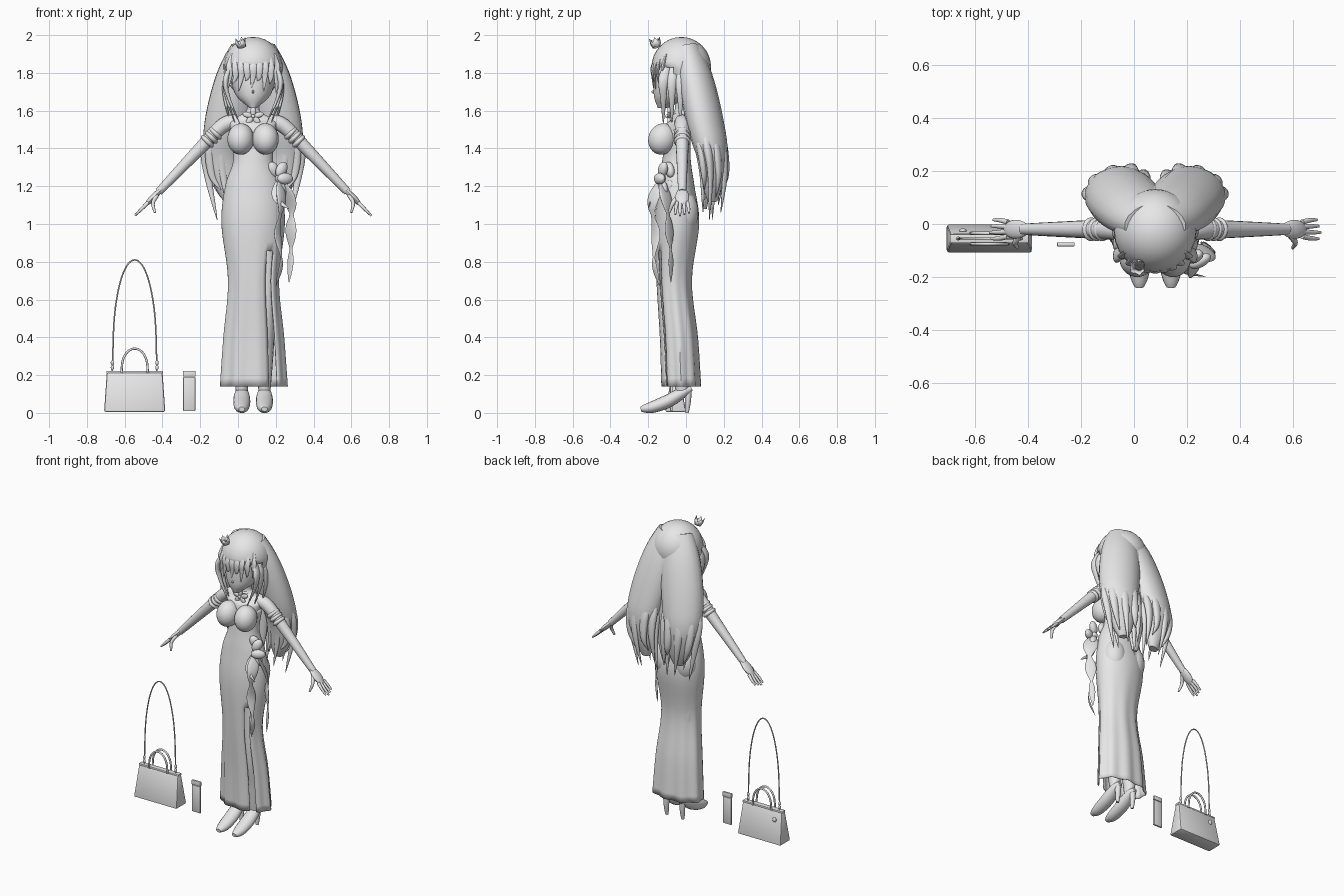
import bpy, bmesh, math
from mathutils import Vector, Matrix, Euler

if "Cube" in bpy.data.objects:
    bpy.data.objects.remove(bpy.data.objects["Cube"])

CENTRE = Vector((.08, 0, 0))  # the figure's own centre line
ACROSS, DEEP = Vector((1, 0, 0)), Vector((0, 1, 0))
GREY = (.8, .8, .8, 1)
grey = bpy.data.materials.new("plain_grey")
grey.use_nodes = True
grey.diffuse_color = GREY
grey.node_tree.nodes["Principled BSDF"].inputs["Base Color"].default_value = GREY
parts = []


# Thickness rules along a sweep, from start (t = 0) to end (t = 1)
def even(t):
    return 1


def limb(t):
    return 1 - t * t / 2


def lock(t):
    return min(1, .4 + 2 * t) * (1 - t) ** .7


def swell(t):
    return math.sqrt(math.sin(math.pi * (.15 + .83 * t)))


def rounded(t):
    return math.sqrt(math.sin(math.pi * (.04 + .92 * t)))


def ribbon(t):
    return math.sqrt(1 - t) * (.3 + abs(math.sin(9 * t)))


def finish(name, bm):
    bmesh.ops.recalc_face_normals(bm, faces=bm.faces)
    mesh = bpy.data.meshes.new(name)
    bm.to_mesh(mesh)
    bm.free()
    mesh.materials.append(grey)
    part = bpy.data.objects.new(name, mesh)
    bpy.context.collection.objects.link(part)
    parts.append(part)
    return part


def cut(part, test, thickness):
    """Remove the faces that pass the test, then thicken the sheet."""
    bm = bmesh.new()
    bm.from_mesh(part.data)
    bm.faces.index_update()
    doomed = [face for face in bm.faces if test(face.calc_center_median(), face.index)]
    bmesh.ops.delete(bm, geom=doomed, context='FACES')
    bm.to_mesh(part.data)
    bm.free()
    part.modifiers.new("thickness", 'SOLIDIFY').thickness = thickness


def spline(rows, steps=6):
    """Smooth curve through rows of numbers."""
    rows = [Vector(row) for row in rows]
    rows = [2 * rows[0] - rows[1]] + rows + [2 * rows[-1] - rows[-2]]
    curve = []
    for a, b, c, d in zip(rows, rows[1:], rows[2:], rows[3:]):
        for step in range(steps):
            t = step / steps
            curve.append(b + (c - a) * t / 2 + (a - 2.5 * b + 2 * c - d / 2) * t * t
                         + (3 * b - a - 3 * c + d) * t ** 3 / 2)
    return curve + [rows[-2]]


def circle(sides):
    return [math.tau * index / sides for index in range(sides)]


def skin(bm, rings, caps):
    loops = [[bm.verts.new(point) for point in ring] for ring in rings]
    for low, high in zip(loops, loops[1:]):
        for j in range(len(low)):
            bm.faces.new((low[j - 1], low[j], high[j], high[j - 1]))
    if caps:
        bm.faces.new(loops[0])
        bm.faces.new(loops[-1])


def sweep(name, points, width, depth, rule=even, across=ACROSS, side=1):
    """Oval tube through points measured from the centre line; side mirrors it."""
    mirror = Vector((side, 1, 1))
    path = [CENTRE + point * mirror for point in spline(points)]
    last = len(path) - 1
    rings = []
    for i, point in enumerate(path):
        along = (path[min(i + 1, last)] - path[max(i - 1, 0)]).normalized()
        u = across * mirror
        u = (u - along * u.dot(along)).normalized()
        v = along.cross(u)
        size = max(.03, rule(i / last))
        rings.append([point + size * (u * width * math.cos(q) + v * depth * math.sin(q))
                      for q in circle(16)])
    bm = bmesh.new()
    skin(bm, rings, True)
    return finish(name, bm)


def loft(name, rows, fold=0, caps=True):
    """Upright body from rows of height, half width, front y and back y."""
    rings = []
    for z, width, front, back in spline(rows):
        rings.append([])
        for q in circle(48):
            pleat = fold * max(0, 1 - z) * math.cos(9 * q)
            rings[-1].append(CENTRE + Vector((
                (width + pleat) * math.cos(q),
                (front + back) / 2 + ((back - front) / 2 + pleat) * math.sin(q), z)))
    bm = bmesh.new()
    skin(bm, rings, caps)
    return finish(name, bm)


def ball(name, place, size, turn=(0, 0, 0)):
    bm = bmesh.new()
    bmesh.ops.create_uvsphere(bm, u_segments=24, v_segments=16, radius=1)
    bm.transform(Matrix.LocRotScale(CENTRE + Vector(place), Euler(turn), Vector(size)))
    return finish(name, bm)


def box(name, middle, size, top=(1, 1), bevel=.003):
    """Bevelled block whose upper face is scaled by top."""
    bm = bmesh.new()
    bmesh.ops.create_cube(bm, size=1)
    for vert in bm.verts:
        if vert.co.z > 0:
            vert.co.x *= top[0]
            vert.co.y *= top[1]
        vert.co = vert.co * Vector(size) + Vector(middle)
    bmesh.ops.bevel(bm, geom=bm.edges[:], offset=bevel, segments=2, affect='EDGES', profile=.5)
    return finish(name, bm)


def arch(name, foot, half, height, radius):
    """Half oval hoop standing on foot."""
    angles = [math.pi * step / 8 for step in range(9)]
    sweep(name, [foot + Vector((half * math.cos(q), 0, height * math.sin(q) ** .8))
                 for q in angles[:-1]] + [foot - ACROSS * half], radius, radius, across=DEEP)


# Pleated gown with a slit at the left front
gown = loft("gown", [(.14, .172, -.12, .07), (.4, .155, -.13, .055), (.7, .13, -.15, .025),
                     (1, .163, -.16, .065), (1.2, .143, -.14, .04), (1.34, .1, -.12, .02),
                     (1.5, .12, -.1, .02)], fold=.008, caps=False)
cut(gown, lambda centre, index: centre.z < .86 and index % 48 in (41, 42), .005)

# Torso, neck and head
loft("torso", [(1.3, .09, -.11, .01), (1.5, .12, -.12, .03), (1.55, .13, -.08, .03),
               (1.575, .07, -.07, .01), (1.6, .035, -.06, .01), (1.66, .035, -.06, .01)])
loft("head", [(1.615, .02, -.15, -.1), (1.68, .09, -.17, .03), (1.78, .12, -.17, .1),
              (1.88, .12, -.15, .1), (1.95, .06, -.1, .06)])
ball("nose", (0, -.167, 1.7), (.006, .015, .01))

# Hair cap, open over the face
cap = ball("hair_cap", (0, -.025, 1.83), (.157, .158, .16))
cut(cap, lambda centre, index: centre.z < 1.82 and centre.y < -.07, .008)

# Fringe hanging over the forehead, rooted inside the cap
for k in range(-4, 5):
    x = .03 * k
    front = -.025 - math.sqrt(.158 ** 2 - x ** 2)
    tip = 1.72 + .045 * (k % 2) - .008 * abs(k)
    sweep("fringe_lock", [(x * .9, front * .82, 1.9), (x, front + .006, 1.83),
                          (x * 1.04, front + .006, 1.78), (x * 1.1 - .01, front + .01, tip)],
          .03, .013, lock)

for side, word in ((1, "left_"), (-1, "right_")):
    # Bust and seat
    ball(word + "bust", (side * .066, -.125, 1.45), (.07, .075, .084), (-.35, 0, side * .15))
    ball(word + "seat", (side * .075, -.014, 1.06), (.08, .08, .12))

    # Arm with a gathered glove top
    wrist, reach = Vector((.5, -.02, 1.17)), Vector((.7, 0, -.7))
    sweep(word + "arm", [(.08, -.02, 1.54), (.16, -.02, 1.52), (.29, -.02, 1.39), wrist],
          .042, .042, limb, DEEP, side)
    for k in range(3):
        place = Vector((.2, -.02, 1.48)) + reach * .03 * k
        ball(word + "glove_gather", place * Vector((side, 1, 1)), (.043, .045, .02),
             (0, -side * math.pi / 4, 0))

    # Hand
    sweep(word + "palm", [wrist - reach * .03, wrist + reach * .04, wrist + reach * .1],
          .036, .017, rounded, DEEP, side)
    for k in range(4):
        spread = DEEP * .018 * (k - 1.5)
        length = reach * (.1 - .01 * abs(k - 1))
        knuckle = wrist + reach * .08 + spread
        sweep(word + "finger", [knuckle, knuckle + length / 2 + spread / 4,
                                knuckle + length + spread / 3], .01, .01, limb, DEEP, side)
    thumb = wrist + Vector((.01, -.02, -.02))
    sweep(word + "thumb", [thumb, thumb + Vector((.02, -.03, -.04)),
                           thumb + Vector((.01, -.05, -.09))], .013, .011, limb, DEEP, side)

    # Leg and high-heeled shoe
    sweep(word + "leg", [(.07, -.05, .9), (.06, -.05, .5), (.06, -.03, .3), (.06, -.02, .1)],
          .06, .065, limb, ACROSS, side)
    sweep(word + "shoe", [(.06, -.24, .02), (.06, -.18, .03), (.06, -.1, .06),
                          (.06, -.03, .1), (.06, .03, .13)], .045, .035, rounded, ACROSS, side)
    sweep(word + "heel", [(.06, .012, .12), (.06, .01, .06), (.06, .005, 0)],
          .02, .018, limb, ACROSS, side)

    # Locks beside the face
    for k in range(3):
        y = -.12 + .045 * k
        sweep(word + "side_lock", [(.11, y * .8, 1.86), (.145, y, 1.76), (.13 + .01 * k, y, 1.67),
                                   (.07 + .025 * k, y, 1.53)], .036, .02, lock, DEEP, side)

    # Long back hair with pointed ends all around
    outward = Vector((1, -.3, 0))
    sweep(word + "back_hair", [(.03, .01, 1.93), (.08, .055, 1.75), (.13, .105, 1.52),
                               (.15, .14, 1.35), (.12, .14, 1.12)], .135, .095, swell, outward, side)
    for k, q in enumerate(circle(9)):
        offset = Vector((.1 * math.cos(q), .06 * math.sin(q) - .02 * math.cos(q), 0))
        end = 1.02 + .04 * (k * 3 % 5)
        sweep(word + "hair_end", [offset * .8 + Vector((.12, .1, 1.56)),
                                  offset + Vector((.145, .135, 1.4)),
                                  offset + Vector((.14, .15, 1.26)),
                                  offset * .8 + Vector((.11, .14, end))],
              .045, .032, lock, outward, side)
sweep("centre_back_hair", [(0, .04, 1.93), (0, .1, 1.75), (0, .11, 1.4), (0, .1, 1.08)],
      .08, .04, swell)

# Small tilted crown with five points
bm = bmesh.new()
band = [Vector((math.cos(q), math.sin(q), 0)) for q in circle(10)]
skin(bm, [[spot * .022 for spot in band],
          [spot * .03 + Vector((0, 0, (.05, .024)[j % 2])) for j, spot in enumerate(band)]], False)
bm.transform(Matrix.LocRotScale(Vector((.02, -.155, 1.935)), Euler((.25, -.2, 0)), None))
finish("crown", bm).modifiers.new("thickness", 'SOLIDIFY').thickness = .004

# Collar with a flower
ball("collar", (0, -.026, 1.585), (.043, .045, .015))
for q in circle(5):
    ball("collar_petal", (.032 * math.sin(q), -.09, 1.57 + .026 * math.cos(q)),
         (.015, .009, .026), (0, q, 0))
ball("collar_bead", (0, -.1, 1.57), (.01, .01, .01))

# Hip bow and trailing ribbons
knot = Vector((.14, -.13, 1.24))
ball("bow_knot", knot, (.024, .024, .024))
for q in circle(6):
    ball("bow_loop", knot + Vector((.04 * math.cos(q) - .01, .025 - .035 * math.cos(q),
                                    .055 * math.sin(q))), (.045, .024, .03), (0, -q, .5))
sweep("front_ribbon", [knot, (.15, -.18, 1.1), (.13, -.16, .95), (.15, -.17, .8),
                       (.12, -.14, .67)], .032, .009, ribbon, Vector((.6, .8, 0)))
sweep("side_ribbon", [knot, (.2, -.1, 1.1), (.2, -.09, .97), (.2, -.08, .84),
                      (.19, -.08, .69)], .04, .009, ribbon, Vector((.8, -.6, 0)))
sweep("short_ribbon", [knot, (.12, -.18, 1.14), (.19, -.2, 1.08)], .03, .008, lock)

# Handbag with two handles and a strap
bag = Vector((-.547, -.055, .11))
box("handbag", bag, (.324, .11, .21), (.91, .34), .01)
box("handbag_rim", bag + Vector((0, 0, .105)), (.298, .034, .014))
foot = bag - CENTRE + Vector((0, 0, .1))
for shift in (-DEEP, DEEP):
    arch("bag_handle", foot + shift * .02, .07, .13, .006)
arch("strap", foot, .118, .6, .004)
for x in (-.118, .118):
    for z in (.03, .055):
        ball("strap_ring", foot + Vector((x, 0, z)), (.009, .007, .013))
ball("bag_charm", foot + Vector((-.1, .03, -.05)), (.014, .008, .016))

# Slim case with a lid
case = Vector((-.258, -.077, .1))
box("slim_case", case, (.064, .013, .18))
box("slim_case_lid", case + Vector((0, 0, .107)), (.066, .015, .03))

bpy.ops.object.select_all(action='DESELECT')
for part in parts:
    part.select_set(True)
bpy.context.view_layer.objects.active = parts[0]
bpy.ops.object.shade_smooth_by_angle(angle=math.radians(40))
